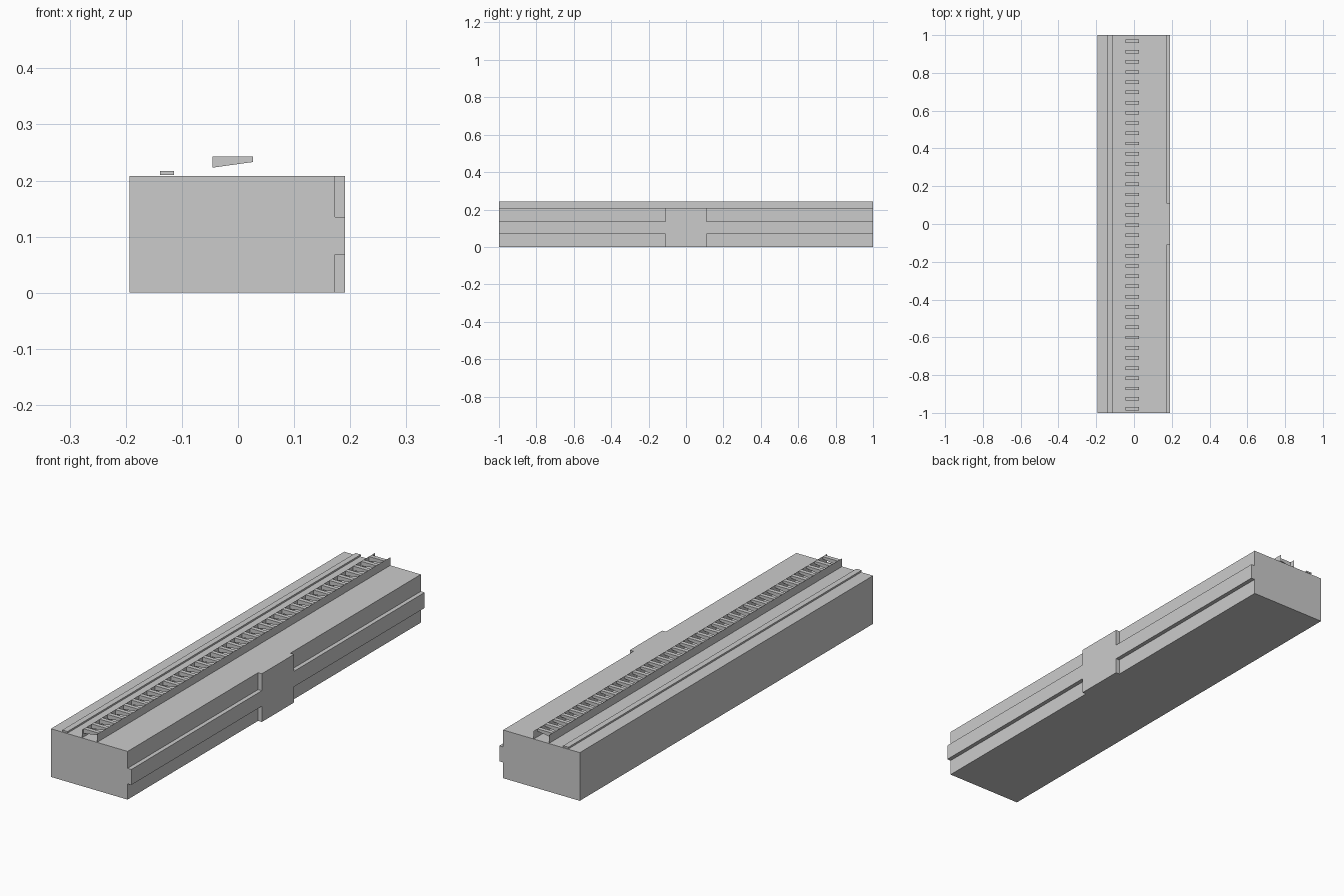
import bpy

if "Cube" in bpy.data.objects:
    bpy.data.objects.remove(bpy.data.objects["Cube"])

TOP = 0.208


def make_mesh(name, verts, faces):
    mesh = bpy.data.meshes.new(name)
    mesh.from_pydata(verts, [], faces)
    mesh.update()
    obj = bpy.data.objects.new(name, mesh)
    bpy.context.collection.objects.link(obj)
    return obj


def prism(name, profile, y0, y1):
    """Extrude an (x, z) profile, counter-clockwise from the front, along y."""
    n = len(profile)
    verts = [(x, y, z) for y in (y0, y1) for x, z in profile]
    faces = [tuple(range(n)), tuple(range(2 * n - 1, n - 1, -1))]
    faces += [(i, i + n, (i + 1) % n + n, (i + 1) % n) for i in range(n)]
    return make_mesh(name, verts, faces)


def box(name, x0, x1, y0, y1, z0, z1):
    return prism(name, [(x0, z0), (x1, z0), (x1, z1), (x0, z1)], y0, y1)


# Main slab with side band and central panel
box("body", -0.193, 0.173, -1, 1, 0, TOP)
box("side_band", 0.173, 0.191, -1, 1, 0.068, 0.135)
box("side_panel", 0.173, 0.191, -0.11, 0.11, 0, TOP)

# Low rail on the top
box("top_rail", -0.139, -0.114, -1, 1, 0.21, 0.217)

# Thin sheet walls of the grated channel
XL, XR, ZT = -0.045, 0.027, 0.243
for name, x in (("channel_wall_left", XL), ("channel_wall_right", XR)):
    make_mesh(name, [(x, -1, TOP), (x, 1, TOP), (x, 1, ZT), (x, -1, ZT)], [(0, 1, 2, 3)])

# Tapered grate bars, repeated along the channel
COUNT, THICK = 37, 0.018
pitch = 2 / COUNT
bar = prism("grate_bars", [(XL, 0.223), (XR, 0.233), (XR, ZT), (XL, ZT)],
            -1 + 0.012, -1 + 0.012 + THICK)
array = bar.modifiers.new("repeat", 'ARRAY')
array.count = COUNT
array.use_relative_offset = False
array.use_constant_offset = True
array.constant_offset_displace = (0, pitch, 0)
